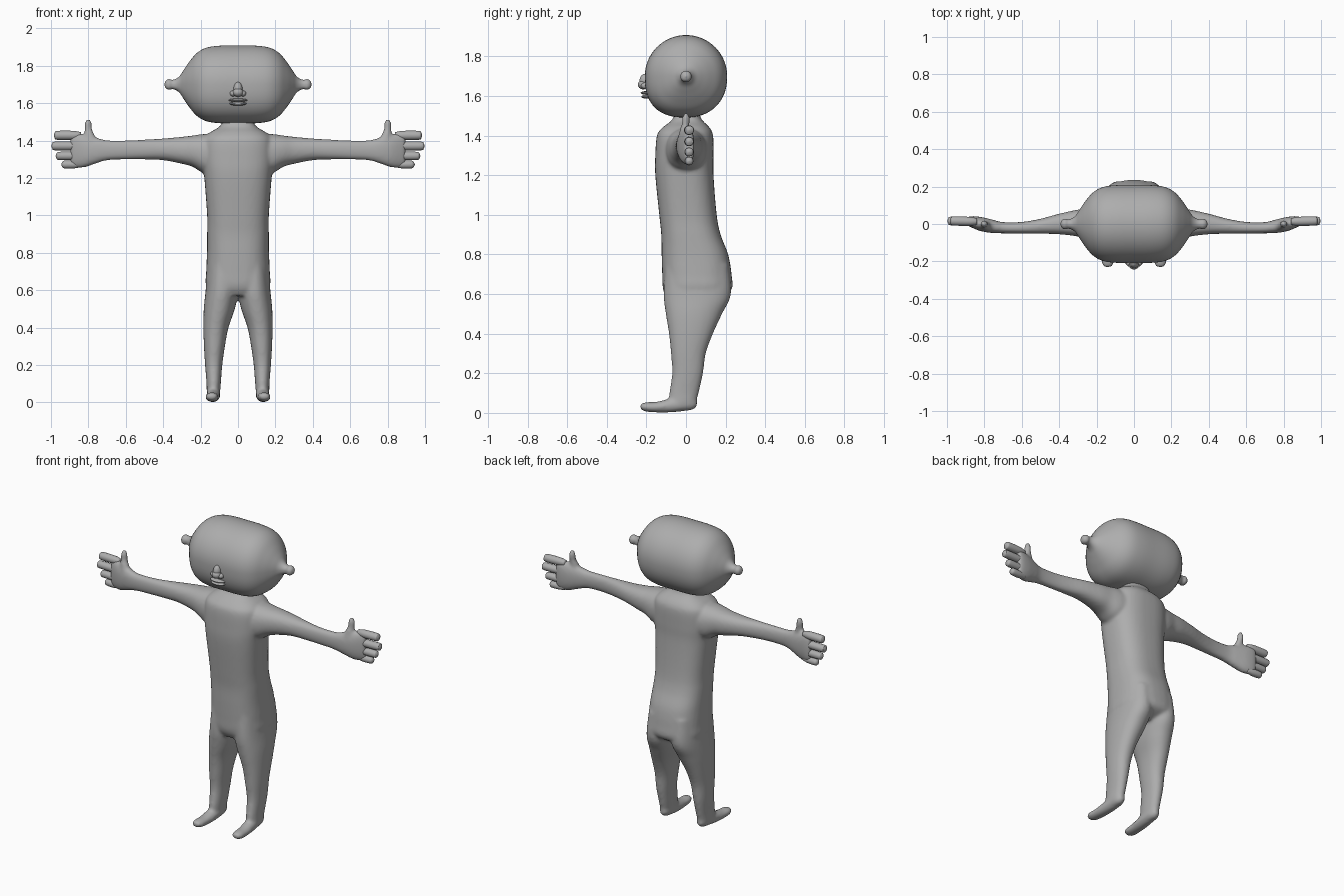
import bpy, bmesh, math
from mathutils import Vector

cube = bpy.data.objects.get("Cube")
if cube:
    bpy.data.objects.remove(cube, do_unlink=True)

clay = bpy.data.materials.new("grey clay")
clay.use_nodes = True
GREY = (0.42, 0.42, 0.42, 1)
clay.diffuse_color = GREY
clay.node_tree.nodes["Principled BSDF"].inputs["Base Color"].default_value = GREY


def spline(stations, steps):
    """Catmull-Rom resampling of the control stations."""
    p = [Vector(s) for s in stations]
    p = [2 * p[0] - p[1]] + p + [2 * p[-1] - p[-2]]
    out = []
    for a, b, c, d in zip(p, p[1:], p[2:], p[3:]):
        for k in range(steps):
            t = k / steps
            out.append(b + (c - a) * t / 2 + (a - 2.5 * b + 2 * c - d / 2) * t * t
                       + (1.5 * b - a / 2 - 1.5 * c + d / 2) * t ** 3)
    return out + [p[-2]]


def loft(bm, axis, stations, power=lambda u, v: 2, side=1, steps=5, sides=40):
    """Skin rounded sections (t, centre a, centre b, radius a, radius b) along an axis."""
    rings = []
    for t, a, b, ra, rb in spline(stations, steps):
        ring = []
        for i in range(sides):
            ang = math.tau * i / sides
            u, v = math.cos(ang), math.sin(ang)
            e = 2 / power(u, v)
            pa = a + max(ra, 0.001) * math.copysign(abs(u) ** e, u)
            pb = b + max(rb, 0.001) * math.copysign(abs(v) ** e, v)
            co = {"x": (t, pa, pb), "y": (pa, t, pb), "z": (pa, pb, t)}[axis]
            ring.append(bm.verts.new((co[0] * side, co[1], co[2])))
        rings.append(ring)
    for r, s in zip(rings, rings[1:]):
        for i in range(sides):
            j = (i + 1) % sides
            bm.faces.new((r[i], r[j], s[j], s[i]))
    bm.faces.new(rings[0])
    bm.faces.new(rings[-1])


def finish(name, bm):
    bmesh.ops.recalc_face_normals(bm, faces=bm.faces)
    for f in bm.faces:
        f.smooth = True
    mesh = bpy.data.meshes.new(name)
    bm.to_mesh(mesh)
    bm.free()
    mesh.materials.append(clay)
    obj = bpy.data.objects.new(name, mesh)
    bpy.context.collection.objects.link(obj)
    return obj


def ellipsoid(name, centre, radii):
    bm = bmesh.new()
    bmesh.ops.create_uvsphere(bm, u_segments=24, v_segments=16, radius=1)
    bmesh.ops.scale(bm, vec=radii, verts=bm.verts)
    bmesh.ops.translate(bm, vec=centre, verts=bm.verts)
    return finish(name, bm)


# Torso and neck, with boxy rounded sections
body = bmesh.new()
loft(body, "z", [
    (1.55, 0, .005, .075, .06), (1.495, 0, .005, .085, .068), (1.47, 0, .005, .105, .085),
    (1.44, 0, 0, .155, .12), (1.4, 0, -.005, .185, .142), (1.3, 0, -.008, .19, .147),
    (1.2, 0, -.008, .18, .147), (1, 0, .01, .165, .145), (.9, 0, .025, .165, .15),
    (.8, 0, .045, .166, .168), (.7, 0, .055, .17, .175), (.62, 0, .057, .17, .172),
    (.57, 0, .03, .12, .12)], power=lambda u, v: 2.6)

for side in (1, -1):
    # Leg
    loft(body, "z", [
        (.75, .08, .055, .08, .16), (.6, .086, .057, .087, .17), (.5, .1, .04, .083, .142),
        (.4, .118, .025, .067, .111), (.3, .126, .012, .056, .088), (.2, .13, .008, .046, .078),
        (.1, .13, -.01, .038, .074), (.05, .132, -.018, .035, .066), (.03, .132, -.015, .025, .045)],
        power=lambda u, v: 2.2, side=side)
    # Foot with a lifted toe
    loft(body, "y", [
        (.055, .13, .05, .015, .02), (.03, .13, .047, .03, .032), (-.02, .13, .044, .036, .036),
        (-.08, .133, .037, .037, .035), (-.15, .137, .029, .036, .027),
        (-.2, .14, .03, .034, .024), (-.225, .14, .032, .024, .016), (-.234, .14, .033, .005, .004)],
        side=side)
    # Arm and palm
    loft(body, "x", [
        (.1, 0, 1.33, .11, .1), (.18, 0, 1.33, .1, .105), (.24, 0, 1.343, .085, .084),
        (.3, .005, 1.348, .072, .072), (.4, 0, 1.353, .055, .058), (.5, -.012, 1.352, .04, .053),
        (.6, -.02, 1.35, .031, .051), (.7, -.02, 1.348, .03, .054), (.76, -.012, 1.347, .036, .07),
        (.82, 0, 1.345, .038, .088), (.87, .012, 1.347, .03, .092), (.895, .015, 1.35, .02, .085)],
        power=lambda u, v: 2.3, side=side)
    # Thumb
    loft(body, "z", [
        (1.36, .775, -.02, .03, .025), (1.42, .79, -.01, .028, .024), (1.46, .8, -.002, .02, .02),
        (1.495, .801, 0, .019, .018), (1.51, .801, 0, .012, .012), (1.516, .801, 0, .002, .002)],
        side=side)

body_obj = finish("body", body)
remesh = body_obj.modifiers.new("Fuse", "REMESH")
remesh.mode = "VOXEL"
remesh.voxel_size = 0.009
remesh.use_smooth_shade = True
smooth = body_obj.modifiers.new("Blend", "SMOOTH")
smooth.factor = 0.5
smooth.iterations = 8

# Four fingers on each hand
for label, side in (("left", 1), ("right", -1)):
    for k, (z, tip) in enumerate([(1.428, .985), (1.371, .998), (1.318, .975), (1.272, .945)]):
        bm = bmesh.new()
        r = .024 - .001 * k
        loft(bm, "x", [
            (.84, .013, z, r * .7, r * .7), (.88, .014, z, r, r), (tip - .02, .016, z, r, r),
            (tip - .006, .016, z, r * .7, r * .7), (tip, .016, z, .002, .002)], side=side, sides=20)
        finish(f"{label}_finger_{k + 1}", bm)

# Head and knobbed ears, turned about the x axis with a fuller chin
half = [(.1, .207), (.17, .196), (.22, .168), (.26, .122), (.29, .078), (.31, .048), (.33, .031),
        (.35, .025), (.37, .028), (.386, .02), (.394, .001)]
profile = [(-x, r) for x, r in reversed(half)] + [(0, .208)] + half
bm = bmesh.new()
loft(bm, "x", [(x, 0, 1.7, r, r) for x, r in profile],
     power=lambda u, v: 2 if v > 0 else (2.5 if u < 0 else 2.2), sides=64)
finish("head", bm)

# Nose and lips
ellipsoid("nose_bridge", (0, -.207, 1.675), (.024, .028, .038))
ellipsoid("nose_tip", (0, -.216, 1.658), (.028, .027, .024))
for label, side in (("left", 1), ("right", -1)):
    ellipsoid(f"{label}_nostril", (.026 * side, -.207, 1.652), (.017, .02, .016))
ellipsoid("upper_lip", (0, -.203, 1.616), (.05, .026, .009))
ellipsoid("lower_lip", (0, -.2, 1.597), (.046, .026, .01))
